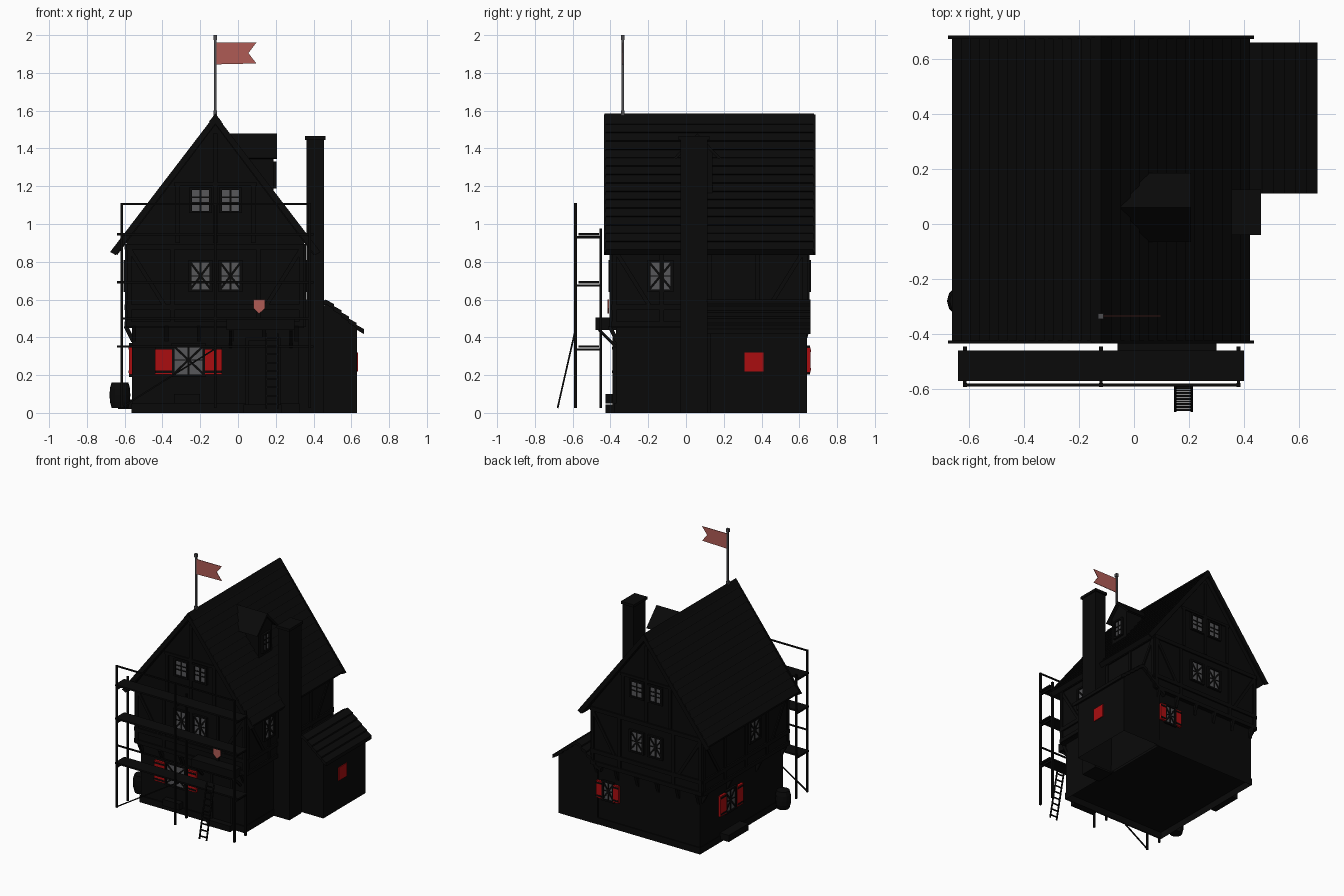
import bpy, bmesh, math
from mathutils import Vector

if "Cube" in bpy.data.objects:
    bpy.data.objects.remove(bpy.data.objects["Cube"])

COLORS = {"soot_black": (.0028, .0028, .0028), "shutter_red": (.40, .004, .005),
          "pane_grey": (.095, .095, .1), "flag_red": (.43, .105, .09), "pole_grey": (.075, .075, .08)}
MATS = []
for label, rgb in COLORS.items():
    m = bpy.data.materials.new(label)
    m.use_nodes = True
    m.diffuse_color = (*rgb, 1)
    bsdf = m.node_tree.nodes["Principled BSDF"]
    bsdf.inputs["Base Color"].default_value = (*rgb, 1)
    bsdf.inputs["Roughness"].default_value = .9
    MATS.append(m)
BLACK, RED, GREY, FLAG, POLE = range(5)


# Helpers
def finish(name, bm):
    bmesh.ops.recalc_face_normals(bm, faces=bm.faces)
    me = bpy.data.meshes.new(name)
    bm.to_mesh(me)
    bm.free()
    for m in MATS:
        me.materials.append(m)
    ob = bpy.data.objects.new(name, me)
    bpy.context.scene.collection.objects.link(ob)
    return ob


def extrude(bm, pts, vec, mat=BLACK):
    lo = [bm.verts.new(p) for p in pts]
    hi = [bm.verts.new(Vector(p) + Vector(vec)) for p in pts]
    faces = [bm.faces.new(lo), bm.faces.new(hi[::-1])]
    for i in range(len(lo)):
        j = (i + 1) % len(lo)
        faces.append(bm.faces.new((lo[i], hi[i], hi[j], lo[j])))
    for f in faces:
        f.material_index = mat


def cuboid(bm, x0, x1, y0, y1, z0, z1, mat=BLACK):
    extrude(bm, [(x0, y0, z0), (x1, y0, z0), (x1, y1, z0), (x0, y1, z0)], (0, 0, z1 - z0), mat)


def box(name, *dims, mat=BLACK):
    bm = bmesh.new()
    cuboid(bm, *dims, mat)
    return finish(name, bm)


def bar(bm, p, q, w=.012, mat=BLACK):
    p, q = Vector(p), Vector(q)
    d = (q - p).normalized()
    a = d.cross((0, 0, 1) if abs(d.z) < .9 else (0, 1, 0)).normalized() * w / 2
    b = d.cross(a)
    extrude(bm, [p + a + b, p - a + b, p - a - b, p + a - b], q - p, mat)


def gable(name, pts, axis, a, b, hollow=False):
    bm = bmesh.new()
    if axis == "y":
        extrude(bm, [(u, a, z) for u, z in pts], (0, b - a, 0))
    else:
        extrude(bm, [(a, u, z) for u, z in pts], (b - a, 0, 0))
    if hollow:
        bm.faces.ensure_lookup_table()
        zmin = min(v.co.z for v in bm.verts)
        down = [f for f in bm.faces if all(v.co.z < zmin + .001 for v in f.verts)]
        bmesh.ops.delete(bm, geom=down, context="FACES")
    return finish(name, bm)


class Wall:
    """Maps (along, out, up) on a wall to world space."""
    def __init__(self, axis, level, sign):
        self.axis, self.level, self.sign = axis, level, sign

    def at(self, u, n, z):
        c = self.level + self.sign * n
        return (u, c, z) if self.axis == "y" else (c, u, z)

    def plate(self, bm, pts, n0, n1, mat=BLACK):
        base = Vector(self.at(0, n0, 0))
        extrude(bm, [self.at(u, n0, z) for u, z in pts], Vector(self.at(0, n1, 0)) - base, mat)

    def rect(self, bm, u0, u1, z0, z1, n0, n1, mat=BLACK):
        self.plate(bm, [(u0, z0), (u1, z0), (u1, z1), (u0, z1)], n0, n1, mat)

    def strip(self, bm, a, b, w, n0, n1):
        (u0, z0), (u1, z1) = a, b
        d = math.hypot(u1 - u0, z1 - z0)
        s, c = -(z1 - z0) / d * w / 2, (u1 - u0) / d * w / 2
        self.plate(bm, [(u0 + s, z0 + c), (u1 + s, z1 + c), (u1 - s, z1 - c), (u0 - s, z0 - c)], n0, n1)


def window(name, wall, u, z, w, h, lattice=False, shutter=0):
    bm = bmesh.new()
    l, r, b, t = u - w / 2, u + w / 2, z - h / 2, z + h / 2
    wall.rect(bm, l, r, b, t, -.004, .005, GREY)
    n0, n1 = -.007, .009
    for e in (l, r):
        wall.rect(bm, e - .008, e + .008, b - .012, t + .012, 0, .016)
    for e in (b, t):
        wall.rect(bm, l, r, e - .012, e, 0, .016) if e == b else wall.rect(bm, l, r, e, e + .012, 0, .016)
    wall.strip(bm, (u, b), (u, t), .012, n0, n1)
    if lattice:
        wall.strip(bm, (l, z), (r, z), .007, n0, n1)
        for s in (-1, 1):
            wall.strip(bm, (l, z - s * h / 2), (r, z + s * h / 2), .012, n0, n1)
    else:
        for k in (-.12, .16):
            wall.strip(bm, (l, z + k * h), (r, z + k * h), .008, n0, n1)
    if shutter:
        for s in (-1, 1):
            a, c = sorted((u + s * (w / 2 + .004), u + s * (w / 2 + shutter)))
            wall.rect(bm, a, c, b, t, 0, .018, RED)
            for k in (b + .016, t - .016):
                wall.rect(bm, a, c, k - .006, k + .006, .018, .021)
    finish(name, bm)


# House body: open-bottomed ground floor, overhanging upper floor with gable
CX = -.12
gable("ground_floor", [(-.56, 0), (.32, 0), (.32, .46), (-.56, .46)], "y", -.37, .63, True)
gable("stone_plinth", [(-.565, 0), (.325, 0), (.325, .05), (-.565, .05)], "y", -.38, .637, True)
gable("upper_floor", [(-.59, .45), (.35, .45), (.35, .91), (CX, 1.53), (-.59, .91)], "y", -.395, .645)

# Main roof with overlapping courses
COURSES = 16
half = []
for i in range(COURSES):
    for t, lift in ((i / COURSES, 0), ((i + 1) / COURSES, .008)):
        half.append((.535 * t + lift * .8, 1.57 - .71 * t + lift * .6))
outer = [(CX - u, z) for u, z in half[::-1]] + [(CX + u, z) for u, z in half[1:]]
gable("main_roof", outer + [(CX + .52, .835), (CX, 1.525), (CX - .52, .835)], "y", -.425, .675)
for n, y in (("front", -.435), ("back", .673)):
    for s in (-1, 1):
        gable(n + "_bargeboard", [(CX, 1.58), (CX + s * .557, .852), (CX + s * .527, .835), (CX, 1.53)], "y", y, y + .012)
gable("ridge_cap", [(CX - .035, 1.54), (CX, 1.585), (CX + .035, 1.54)], "y", -.432, .678)

# Side annex with its own roof
gable("annex_walls", [(.30, 0), (.63, 0), (.63, .45), (.47, .58), (.30, .45)], "y", .13, .64, True)
for s in (-1, 1):
    bm = bmesh.new()
    for i in range(5):
        a, b = .04 * i, .04 * i + .043
        pts = [(a, .60 - .83 * a), (b, .612 - .83 * b), (b, .585 - .83 * b), (a, .575 - .83 * a)]
        extrude(bm, [(.465 + s * u, .11, z) for u, z in pts], (0, .55, 0))
    finish("annex_roof", bm)

# Chimney
box("chimney_base", .30, .455, -.03, .115, 0, .6)
box("chimney_stack", .362, .455, -.03, .115, .55, 1.45)
box("chimney_cap", .355, .462, -.04, .125, 1.445, 1.465)

# Dormer
gable("dormer_walls", [(-.02, 1.0), (.14, 1.0), (.14, 1.38), (.06, 1.46), (-.02, 1.38)], "x", 0, .188)
gable("dormer_roof", [(-.065, 1.35), (.06, 1.48), (.185, 1.35), (.17, 1.345), (.06, 1.455), (-.05, 1.345)],
      "x", -.06, .207)
window("dormer_window", Wall("x", .188, 1), .06, 1.26, .08, .12)

# Walls and their windows
low_front, low_back = Wall("y", -.37, -1), Wall("y", .64, 1)
up_front, up_back = Wall("y", -.395, -1), Wall("y", .645, 1)
up_left, up_right, low_right = Wall("x", .35, 1), Wall("x", -.59, -1), Wall("x", -.56, -1)
for wall, n in ((up_front, "front"), (up_back, "back")):
    for u in (-.198, -.04):
        window(n + "_attic_window", wall, u, 1.125, .106, .11)
        window(n + "_upper_window", wall, u, .725, .11, .145, True)
window("left_upper_window", up_left, -.135, .725, .12, .145, True)
window("right_upper_window", up_right, .02, .725, .12, .145, True)
window("front_ground_window", low_front, -.262, .28, .165, .155, True, .095)
window("right_ground_window", low_right, .27, .28, .12, .155, True, .08)
window("back_ground_window", low_back, .205, .28, .09, .13, True, .05)
box("annex_shutter", .628, .636, .31, .41, .22, .32, mat=RED)

# Timber framing
for wall, n, u0, u1 in ((up_front, "front", -.59, .35), (up_back, "back", -.59, .35),
                        (up_left, "left", -.395, .645), (up_right, "right", -.395, .645)):
    bm = bmesh.new()
    for z in (.47, .56, .88):
        wall.rect(bm, u0, u1, z - .015, z + .015, 0, .011)
    for i in range(5):
        u = u0 + .015 + (u1 - u0 - .03) * i / 4
        if wall.axis == "x" or i != 2:
            wall.rect(bm, u - .012, u + .012, .46, .88, 0, .009)
    for a, b in ((u0 + .02, u0 + .2), (u1 - .02, u1 - .2)):
        wall.strip(bm, (a, .86), (b, .57), .022, 0, .008)
    if wall.axis == "y":
        wall.rect(bm, CX - .012, CX + .012, .9, 1.48, 0, .009)
        for s in (-1, 1):
            wall.rect(bm, CX + s * .2 - .012, CX + s * .2 + .012, .9, 1.22, 0, .009)
        wall.rect(bm, CX - .22, CX + .22, 1.2, 1.22, 0, .009)
    finish(n + "_timbers", bm)
bm = bmesh.new()
for i in range(6):
    x = -.55 + .86 * i / 5
    bar(bm, (x, -.365, .38), (x, -.405, .46), .022)
    bar(bm, (x, .625, .38), (x, .65, .46), .022)
for y in (-.35, -.05, .3, .6):
    bar(bm, (-.555, y, .38), (-.595, y, .46), .022)
finish("jetty_brackets", bm)

# Entrance: door, steps, canopy
bm = bmesh.new()
low_front.rect(bm, .05, .21, .05, .38, 0, .012)
for u in (.04, .21):
    low_front.rect(bm, u, u + .016, .03, .4, 0, .02)
low_front.rect(bm, .04, .226, .38, .4, 0, .02)
finish("door", bm)
box("door_step", .03, .23, -.425, -.37, 0, .045)
box("canopy", -.06, .30, -.48, -.37, .44, .505)
bm = bmesh.new()
for x in (-.04, .28):
    bar(bm, (x, -.46, .44), (x, -.37, .35), .015)
finish("canopy_braces", bm)
box("front_bench", -.34, -.2, -.425, -.38, .05, .1)
box("side_chest", -.635, -.56, .15, .39, .02, .07)
bm = bmesh.new()
up_front.plate(bm, [(.082, .6), (.142, .6), (.142, .553), (.112, .525), (.082, .553)], .012, .021, FLAG)
finish("shield", bm)

# Barrel, turned from a profile
bm = bmesh.new()
prof = [(0, .025), (.044, .025), (.053, .06), (.055, .095), (.053, .13), (.045, .16), (0, .16)]
vs = [bm.verts.new((-.625 + r, -.28, z)) for r, z in prof]
es = [bm.edges.new(p) for p in zip(vs, vs[1:])]
bmesh.ops.spin(bm, geom=vs + es, cent=(-.625, -.28, 0), axis=(0, 0, 1), angle=math.tau, steps=12)
bmesh.ops.remove_doubles(bm, verts=bm.verts, dist=.0005)
finish("barrel", bm)

# Scaffold
bm = bmesh.new()
posts = (-.615, CX, .38)
for x in posts:
    bar(bm, (x, -.585, .025), (x, -.585, 1.11), .014)
    bar(bm, (x, -.452, .025), (x, -.452, .975), .014)
    for z in (.34, .68, .935):
        bar(bm, (x, -.59, z - .005), (x, -.445, z - .005), .012)
for z in (.5, 1.105):
    bar(bm, (posts[0], -.585, z), (posts[2], -.585, z), .01)
bar(bm, (posts[0], -.585, .03), (CX, -.585, .34), .008)
finish("scaffold_frame", bm)
for z in (.345, .685, .94):
    box("scaffold_planks", -.64, .40, -.57, -.46, z, z + .012)
bm = bmesh.new()
for x in (.15, .21):
    bar(bm, (x, -.68, .025), (x, -.59, .42), .009)
for i in range(9):
    t = (i + .5) / 9
    bar(bm, (.15, -.68 + .09 * t, .025 + .395 * t), (.21, -.68 + .09 * t, .025 + .395 * t), .008)
finish("ladder", bm)

# Flag on the ridge
bm = bmesh.new()
bar(bm, (CX, -.335, 1.56), (CX, -.335, 1.99), .012, POLE)
for z in (1.585, 1.985):
    cuboid(bm, CX - .01, CX + .01, -.345, -.325, z - .01, z + .015, POLE)
finish("flag_pole", bm)
bm = bmesh.new()
extrude(bm, [(CX, -.337, 1.845), (.097, -.337, 1.85), (.055, -.337, 1.905), (.097, -.337, 1.96), (CX, -.337, 1.96)],
        (0, .004, 0), FLAG)
finish("flag", bm)
